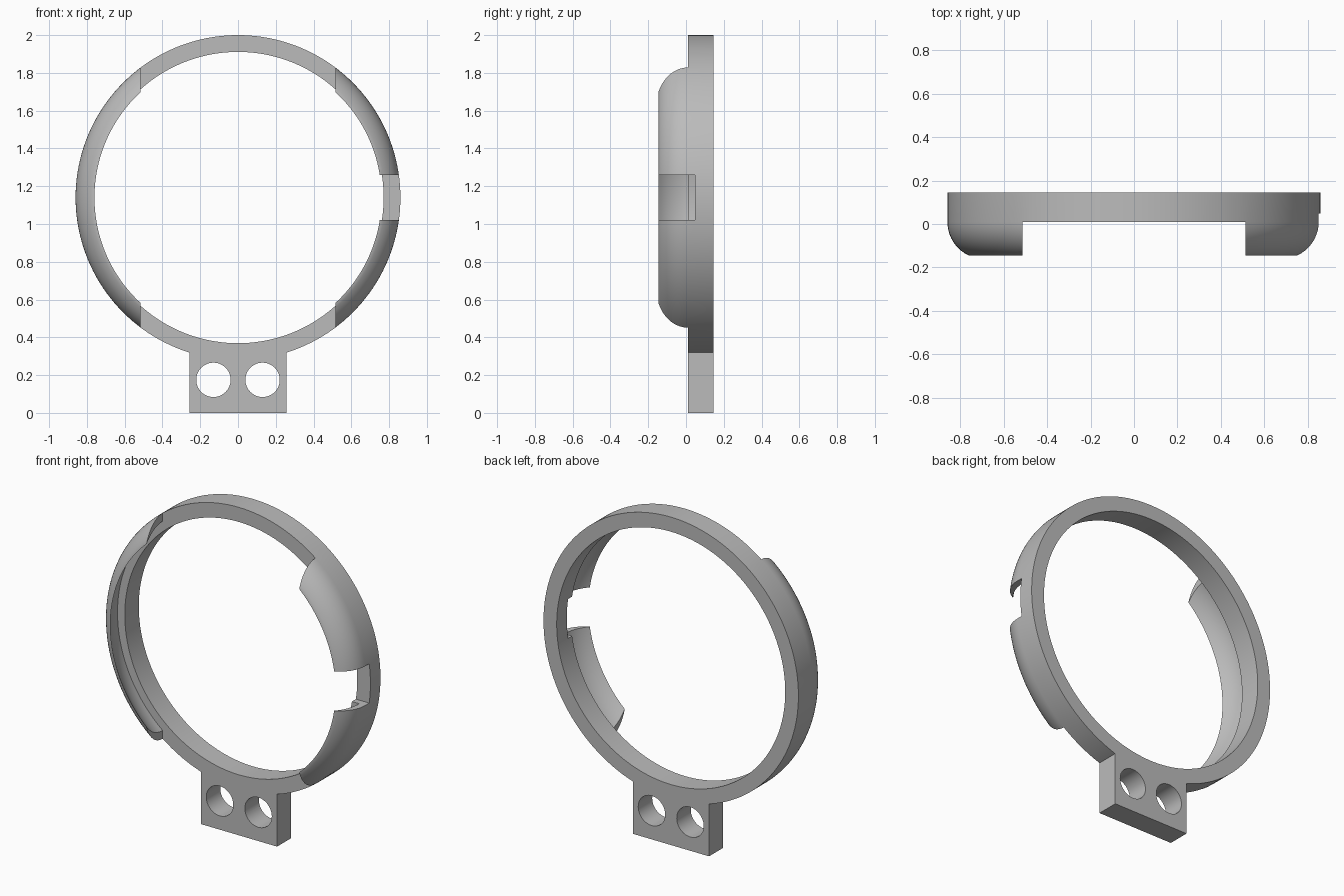
import bpy, bmesh, math
from mathutils import Matrix, Vector

if "Cube" in bpy.data.objects:
    bpy.data.objects.remove(bpy.data.objects["Cube"])

CZ = 1.14                    # ring centre height
R_OUT, R_IN = 0.86, 0.771    # ring radii
Y_FRONT, Y_STEP, Y_BACK = -0.145, 0.01, 0.145
SEGMENTS = 160

grey = bpy.data.materials.new("light grey")
grey.diffuse_color = (0.5, 0.5, 0.5, 1)
grey.use_nodes = True
grey.node_tree.nodes["Principled BSDF"].inputs["Base Color"].default_value = grey.diffuse_color


def finish(bm, name):
    bmesh.ops.recalc_face_normals(bm, faces=bm.faces)
    mesh = bpy.data.meshes.new(name)
    bm.to_mesh(mesh)
    bm.free()
    mesh.materials.append(grey)
    obj = bpy.data.objects.new(name, mesh)
    bpy.context.collection.objects.link(obj)
    return obj


def box(name, lo, hi):
    bm = bmesh.new()
    lo, hi = Vector(lo), Vector(hi)
    bmesh.ops.create_cube(bm, size=1, matrix=Matrix.Translation((lo + hi) / 2)
                          @ Matrix.Diagonal((*(hi - lo), 1)))
    return finish(bm, name)


def cylinder(name, x, z, r):
    bm = bmesh.new()
    bmesh.ops.create_cone(bm, cap_ends=True, segments=48, radius1=r, radius2=r, depth=1,
                          matrix=Matrix.Translation((x, 0, z)) @ Matrix.Rotation(math.pi / 2, 4, 'X'))
    return finish(bm, name)


def lathe(name, profile):
    """Revolve closed (radius, y) profile about the ring axis."""
    bm = bmesh.new()
    rings = []
    for i in range(SEGMENTS):
        a = 2 * math.pi * i / SEGMENTS
        rings.append([bm.verts.new((r * math.cos(a), y, CZ + r * math.sin(a))) for r, y in profile])
    n = len(profile)
    for i in range(SEGMENTS):
        p, q = rings[i], rings[(i + 1) % SEGMENTS]
        for j in range(n):
            k = (j + 1) % n
            bm.faces.new((p[j], p[k], q[k], q[j]))
    return finish(bm, name)


def boolean(target, tool, operation):
    mod = target.modifiers.new("bool", 'BOOLEAN')
    mod.operation, mod.object, mod.solver = operation, tool, 'EXACT'
    bpy.context.view_layer.objects.active = target
    bpy.ops.object.modifier_apply(modifier=mod.name)
    bpy.data.objects.remove(tool, do_unlink=True)


def arc(r_start, r_tip, steps=10):
    """Curve from the ring step to the lip, starting parallel to the axis."""
    h, d = Y_STEP - Y_FRONT, r_start - r_tip
    rad = (h * h + d * d) / (2 * d)
    end = math.asin(h / rad)
    return [(r_start - rad * (1 - math.cos(end * i / steps)), Y_STEP - rad * math.sin(end * i / steps))
            for i in range(steps + 1)]


# Ring with a curved, thin retaining lip
outer = arc(R_OUT, 0.762)
inner = arc(0.82, 0.760)
ring = lathe("clip_ring", [(R_IN, Y_BACK), (R_OUT, Y_BACK)] + outer + inner[::-1] + [(R_IN, Y_STEP)])

# Remove the lip in the middle, leaving a claw on each side
boolean(ring, box("claw_gap", (-0.515, -0.5, 0), (0.515, Y_STEP, 2.2)), 'DIFFERENCE')
# Notch through the right claw
boolean(ring, box("notch", (0.5, -0.5, 1.02), (1.2, 0.048, 1.26)), 'DIFFERENCE')

# Mounting tab with two holes
tab = box("mount_tab", (-0.257, Y_STEP, 0), (0.257, Y_BACK, 0.34))
for x in (-0.13, 0.13):
    boolean(tab, cylinder("hole", x, 0.175, 0.091), 'DIFFERENCE')
boolean(ring, tab, 'UNION')

# Smooth curves, sharp edges
bpy.ops.object.select_all(action='DESELECT')
ring.select_set(True)
bpy.context.view_layer.objects.active = ring
bpy.ops.object.shade_smooth_by_angle(angle=math.radians(30))
